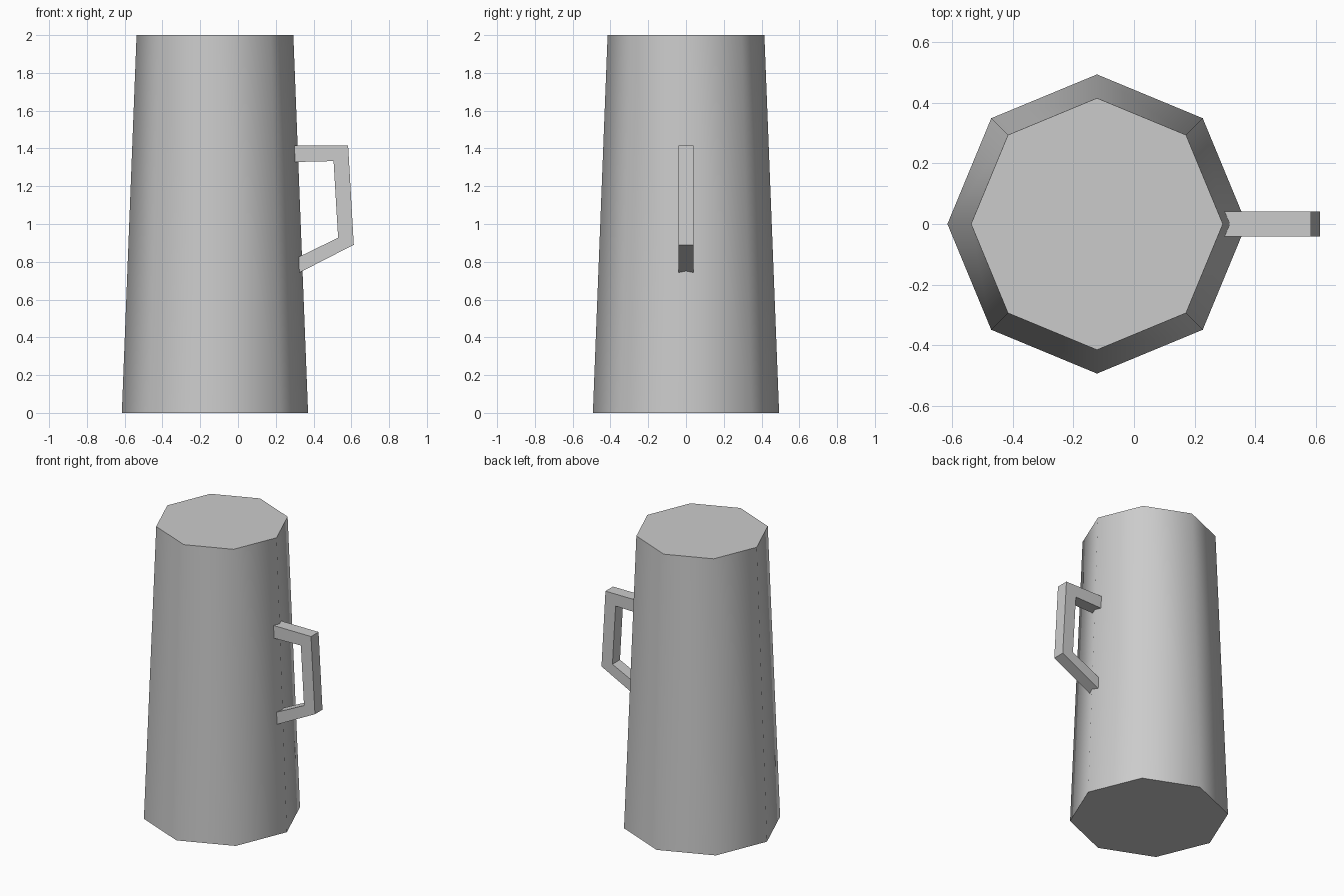
import bpy, bmesh, math

cube = bpy.data.objects.get("Cube")
if cube:
    bpy.data.objects.remove(cube, do_unlink=True)

# One plain grey for the whole model
GREY = (0.6, 0.6, 0.6, 1.0)
grey = bpy.data.materials.new("grey")
grey.use_nodes = True
grey.diffuse_color = GREY
grey.node_tree.nodes["Principled BSDF"].inputs["Base Color"].default_value = GREY

# Tapered eight-sided body, smooth round the sides and flat at both ends
bpy.ops.mesh.primitive_cone_add(vertices=8, radius1=0.493, radius2=0.415,
                                depth=2, location=(-0.122, 0, 1))
body = bpy.context.object
body.name = "body"
corner = math.atan2(body.data.vertices[0].co.y, body.data.vertices[0].co.x)
body.rotation_euler.z = -corner
bpy.ops.object.transform_apply(location=False, rotation=True, scale=False)
body.data.materials.append(grey)
bpy.ops.object.shade_smooth_by_angle(angle=math.radians(50))

# Angular handle: outer and inner outlines in x, z, with ends sunk in the wall
outer = [(0.29, 1.415), (0.583, 1.415), (0.613, 0.89), (0.31, 0.735)]
inner = [(0.29, 1.328), (0.506, 1.333), (0.53, 0.927), (0.31, 0.82)]
HALF = 0.041

bm = bmesh.new()
rings = [[bm.verts.new((x, y, z)) for (x, z), y in
          ((o, -HALF), (i, -HALF), (i, HALF), (o, HALF))]
         for o, i in zip(outer, inner)]
for a, b in zip(rings, rings[1:]):
    for k in range(4):
        n = (k + 1) % 4
        bm.faces.new((a[k], a[n], b[n], b[k]))
bm.faces.new(rings[0])
bm.faces.new(rings[-1])
bmesh.ops.recalc_face_normals(bm, faces=bm.faces)
mesh = bpy.data.meshes.new("handle")
bm.to_mesh(mesh)
bm.free()
mesh.materials.append(grey)
handle = bpy.data.objects.new("handle", mesh)
bpy.context.collection.objects.link(handle)
